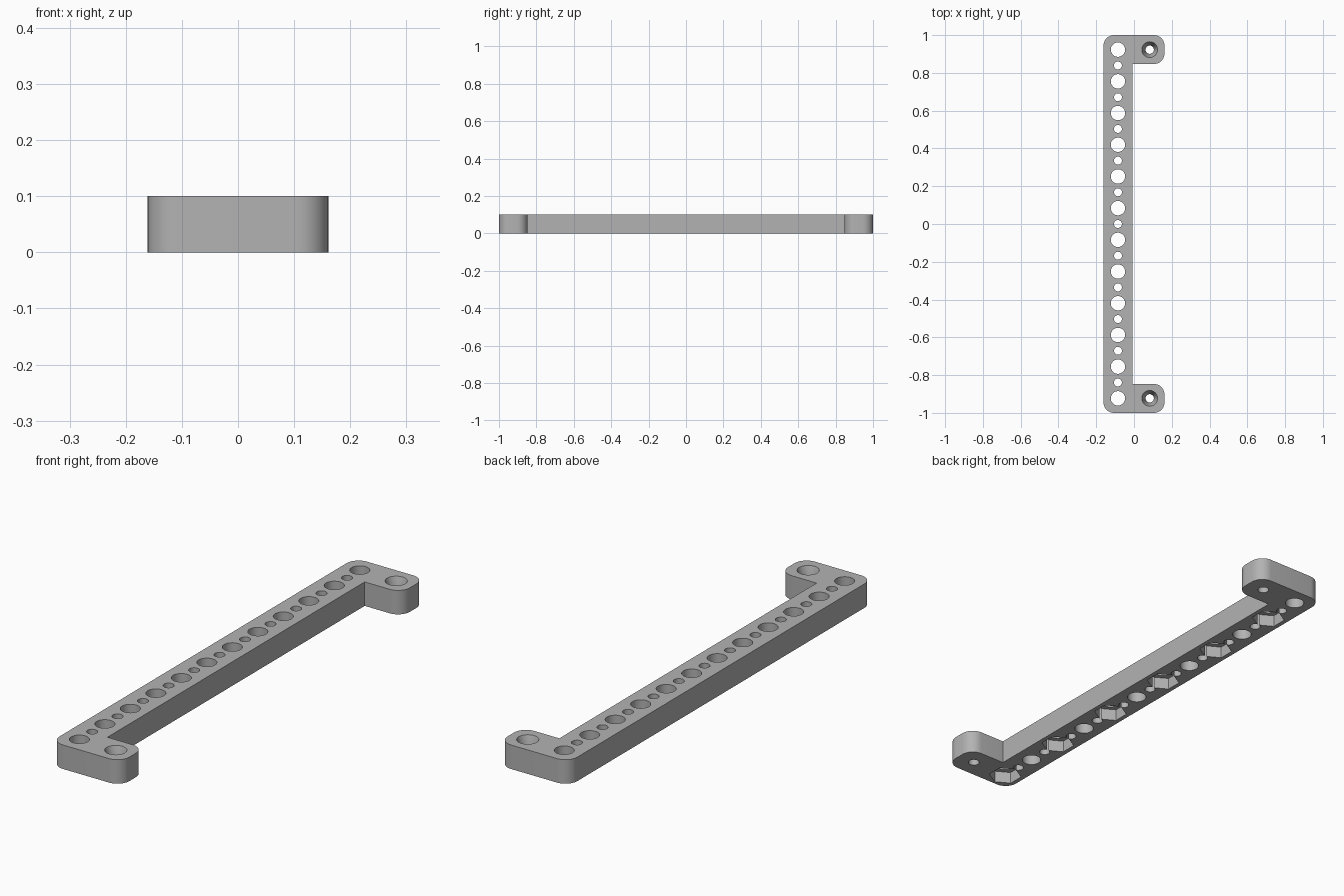
import bpy, bmesh, math
from mathutils import Matrix

if "Cube" in bpy.data.objects:
    bpy.data.objects.remove(bpy.data.objects["Cube"], do_unlink=True)

HEIGHT = 0.1
HALF_X, HALF_Y = 0.161, 1.0
INNER_X, INNER_Y = -0.009, 0.847
CORNER = 0.055
ROW_X, TAB_X, END_Y = -0.085, 0.083, 0.923
COUNT = 12
PITCH = 2 * END_Y / (COUNT - 1)

grey = bpy.data.materials.new("grey plastic")
grey.use_nodes = True
grey.diffuse_color = (0.45, 0.45, 0.45, 1)
grey.node_tree.nodes["Principled BSDF"].inputs["Base Color"].default_value = grey.diffuse_color


def make_object(name, bm):
    bmesh.ops.recalc_face_normals(bm, faces=bm.faces)
    mesh = bpy.data.meshes.new(name)
    bm.to_mesh(mesh)
    bm.free()
    mesh.materials.append(grey)
    obj = bpy.data.objects.new(name, mesh)
    bpy.context.collection.objects.link(obj)
    return obj


def add_prism(bm, x, y, z0, z1, r0, r1, sides, turn=0.0):
    place = Matrix.Translation((x, y, (z0 + z1) / 2)) @ Matrix.Rotation(turn, 4, "Z")
    bmesh.ops.create_cone(bm, cap_ends=True, segments=sides, radius1=r0, radius2=r1,
                          depth=z1 - z0, matrix=place)


def cut(target, cutter):
    cutter.hide_render = True
    mod = target.modifiers.new("cut", "BOOLEAN")
    mod.operation, mod.solver, mod.object = "DIFFERENCE", "EXACT", cutter
    bpy.context.view_layer.objects.active = target
    bpy.ops.object.modifier_apply(modifier=mod.name)
    bpy.data.objects.remove(cutter, do_unlink=True)


# Bracket outline: long bar with a tab at each end
outline = [(-HALF_X, -HALF_Y), (HALF_X, -HALF_Y), (HALF_X, -INNER_Y), (INNER_X, -INNER_Y),
           (INNER_X, INNER_Y), (HALF_X, INNER_Y), (HALF_X, HALF_Y), (-HALF_X, HALF_Y)]
bm = bmesh.new()
base = bm.faces.new([bm.verts.new((x, y, 0)) for x, y in outline])
ext = bmesh.ops.extrude_face_region(bm, geom=[base])
for v in ext["geom"]:
    if isinstance(v, bmesh.types.BMVert):
        v.co.z = HEIGHT
# Round every upright edge except the two inside corners
upright = [e for e in bm.edges
           if abs(e.verts[0].co.z - e.verts[1].co.z) > HEIGHT / 2
           and abs(e.verts[0].co.x - INNER_X) > 0.01]
bmesh.ops.bevel(bm, geom=upright, offset=CORNER, segments=10, profile=0.5, affect="EDGES")
bracket = make_object("bracket", bm)

# Row of large holes with small holes between them
bm = bmesh.new()
for i in range(2 * COUNT - 1):
    radius = 0.021 if i % 2 else 0.038
    add_prism(bm, ROW_X, -END_Y + i * PITCH / 2, -0.05, 0.15, radius, radius, 40)
# Screw holes through the tabs
for side in (-1, 1):
    add_prism(bm, TAB_X, side * END_Y, -0.05, 0.15, 0.022, 0.022, 40)
cut(bracket, make_object("hole_cutter", bm))

# Countersinks in the tabs and hexagonal nut pockets under every other hole
bm = bmesh.new()
for side in (-1, 1):
    add_prism(bm, TAB_X, side * END_Y, 0.04, HEIGHT + 0.003, 0.022, 0.043, 40)
for i in range(0, COUNT, 2):
    add_prism(bm, ROW_X, -END_Y + i * PITCH, -0.05, 0.05, 0.066, 0.066, 6, math.pi / 6 * 0)
cut(bracket, make_object("pocket_cutter", bm))

bpy.ops.object.select_all(action="DESELECT")
bracket.select_set(True)
bpy.context.view_layer.objects.active = bracket
bpy.ops.object.shade_smooth_by_angle(angle=math.radians(30))
